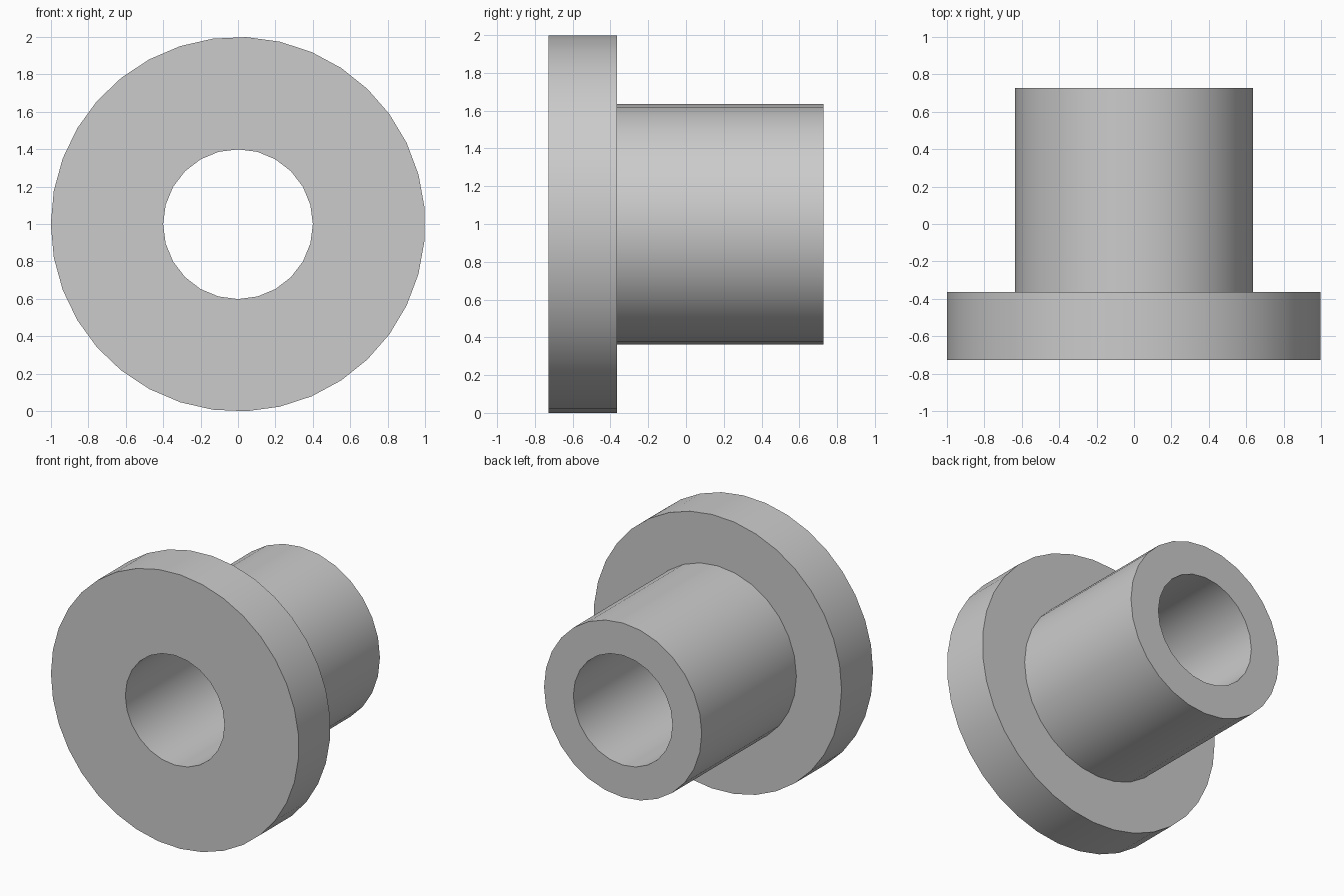
import bpy, bmesh
from math import pi, sin, cos, radians

cube = bpy.data.objects.get("Cube")
if cube:
    bpy.data.objects.remove(cube, do_unlink=True)

FLANGE_R, BODY_R, HOLE_R = 1.0, 0.636, 0.4
FRONT, SHOULDER, BACK = -0.727, -0.364, 0.727
CENTRE_Z = 0.999

grey = bpy.data.materials.new("plain grey")
grey.use_nodes = True
colour = (0.6, 0.6, 0.6, 1)
grey.diffuse_color = colour
grey.node_tree.nodes["Principled BSDF"].inputs["Base Color"].default_value = colour

bm = bmesh.new()


def ring(radius, sides, y):
    """Closed loop of edges around the y axis, starting at -x."""
    verts = []
    for i in range(sides):
        a = pi - 2 * pi * i / sides
        verts.append(bm.verts.new((radius * cos(a), y, CENTRE_Z + radius * sin(a))))
    return [bm.edges.new((verts[i - 1], verts[i])) for i in range(sides)]


def wall(radius, sides, y0, y1):
    """Open tube between two rings; returns its end loops."""
    a, b = ring(radius, sides, y0), ring(radius, sides, y1)
    bmesh.ops.bridge_loops(bm, edges=a + b)
    return a, b


def annulus(outer, inner):
    """Flat face with a round hole between two loops."""
    bmesh.ops.triangle_fill(bm, edges=outer + inner, use_beauty=True, normal=(0, 1, 0))


# Cylindrical walls: flange rim, sleeve body and through bore
rim_front, rim_back = wall(FLANGE_R, 35, FRONT, SHOULDER)
body_front, body_back = wall(BODY_R, 28, SHOULDER, BACK)
bore_front, bore_back = wall(HOLE_R, 24, FRONT, BACK)

# Flat ends and shoulder
annulus(rim_front, bore_front)
annulus(rim_back, body_front)
annulus(body_back, bore_back)
bmesh.ops.recalc_face_normals(bm, faces=bm.faces[:])

mesh = bpy.data.meshes.new("flanged_bushing")
bm.to_mesh(mesh)
bm.free()
mesh.materials.append(grey)
bushing = bpy.data.objects.new("flanged_bushing", mesh)
bpy.context.collection.objects.link(bushing)

# Smooth round walls, sharp rims
bpy.ops.object.select_all(action='DESELECT')
bushing.select_set(True)
bpy.context.view_layer.objects.active = bushing
bpy.ops.object.shade_smooth_by_angle(angle=radians(30))
